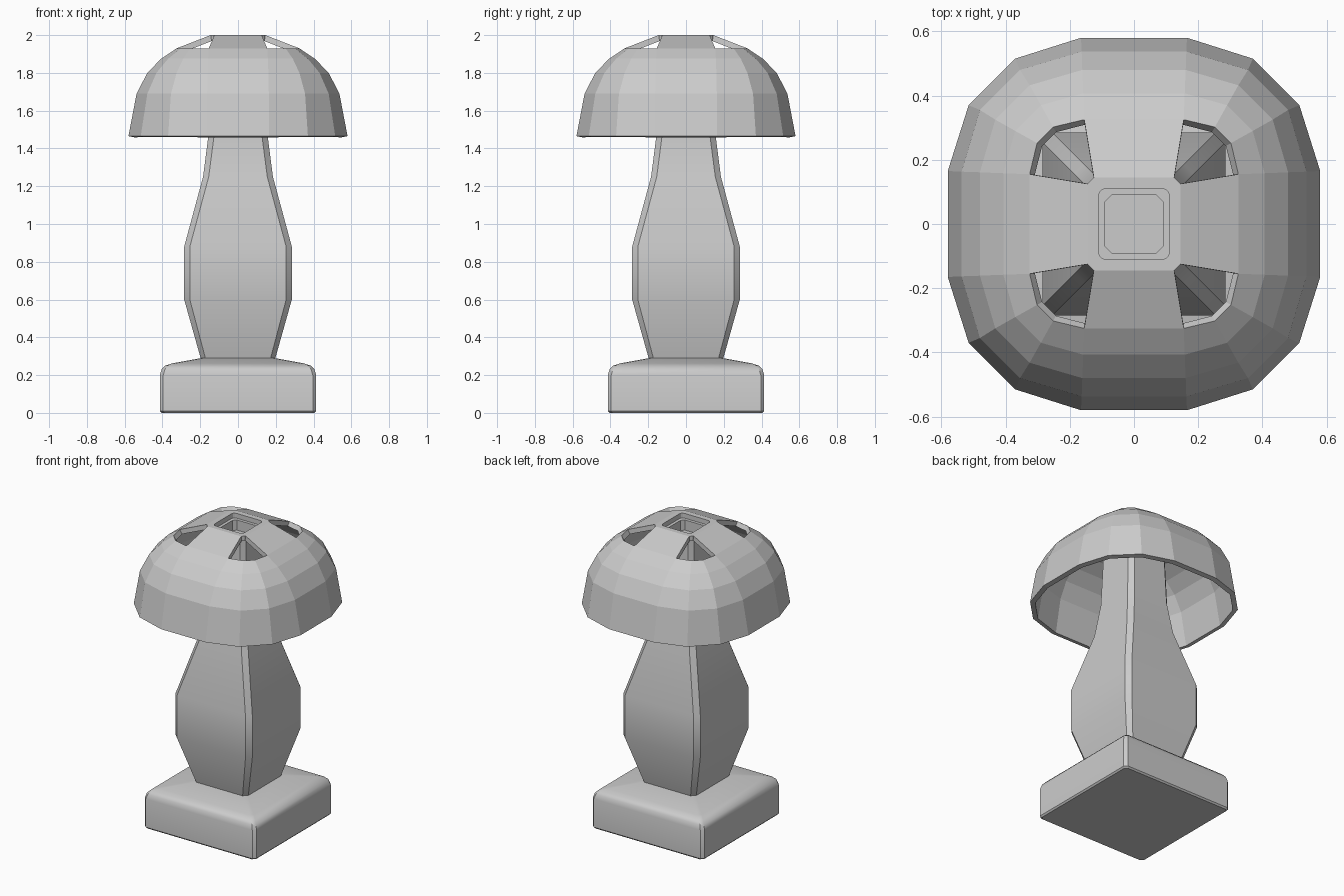
import bpy, bmesh, math

if "Cube" in bpy.data.objects:
    bpy.data.objects.remove(bpy.data.objects["Cube"])


def corners(quarter):
    """Repeat the outline points of one corner around all four corners."""
    out = []
    for k in range(4):
        c, s = round(math.cos(k * math.pi / 2)), round(math.sin(k * math.pi / 2))
        out += [(x * c - y * s, x * s + y * c) for x, y in quarter]
    return out


def loft(name, rings, cap_start=True, cap_end=True, skip=lambda r, i: False):
    """Bridge a stack of (outline, z) rings that share a point count."""
    bm = bmesh.new()
    vs = [[bm.verts.new((x, y, z)) for x, y in outline] for outline, z in rings]
    n = len(vs[0])
    for r in range(len(vs) - 1):
        for i in range(n):
            if not skip(r, i):
                j = (i + 1) % n
                bm.faces.new((vs[r][i], vs[r][j], vs[r + 1][j], vs[r + 1][i]))
    if cap_start:
        bm.faces.new(vs[0][::-1])
    if cap_end:
        bm.faces.new(vs[-1])
    mesh = bpy.data.meshes.new(name)
    bm.to_mesh(mesh)
    bm.free()
    obj = bpy.data.objects.new(name, mesh)
    bpy.context.collection.objects.link(obj)
    return obj


def chamfered(h, c):
    return corners([(h, h - c), (h - c, h)])


def smooth(obj):
    bpy.ops.object.select_all(action='DESELECT')
    obj.select_set(True)
    bpy.context.view_layer.objects.active = obj
    bpy.ops.object.shade_smooth_by_angle(angle=math.radians(30))


# Square foot with a rounded upper edge
foot = [(0.405, 0), (0.414, 0.01), (0.414, 0.2), (0.405, 0.23),
        (0.385, 0.25), (0.35, 0.262), (0.195, 0.29)]
smooth(loft("foot", [(chamfered(h, 0.018), z) for h, z in foot]))

# Bulging square stem, with the stepped socket sunk in its top
stem = [(0.195, 0.28, 0.025), (0.285, 0.6, 0.03), (0.285, 0.88, 0.03),
        (0.185, 1.25, 0.03), (0.157, 1.465, 0.03), (0.138, 1.968, 0.025),
        (0.09, 1.968, 0.02), (0.09, 1.90, 0.02)]
smooth(loft("stem", [(chamfered(h, c), z) for h, z, c in stem]))


# Faceted cap: half width, height, flat half length, corner point (a, b)
cap = [(0.58, 1.465, 0.165, 0.515, 0.37), (0.537, 1.69, 0.163, 0.48, 0.355),
       (0.48, 1.80, 0.161, 0.432, 0.325), (0.407, 1.875, 0.158, 0.37, 0.29),
       (0.325, 1.93, 0.155, 0.302, 0.252), (0.145, 2.0, 0.125, 0.138, 0.132),
       (0.11, 2.0, 0.088, 0.107, 0.099)]
rings = [(corners([(h, f), (a, b), (b, a), (f, h)]), z) for h, z, f, a, b in cap]
# Four corner windows are left open in the band below the top plate
dome = loft("mushroom_cap", rings, False, False,
            skip=lambda r, i: r == 4 and i % 4 < 3)
shell = dome.modifiers.new("shell", 'SOLIDIFY')
shell.thickness = 0.032
shell.offset = -1
